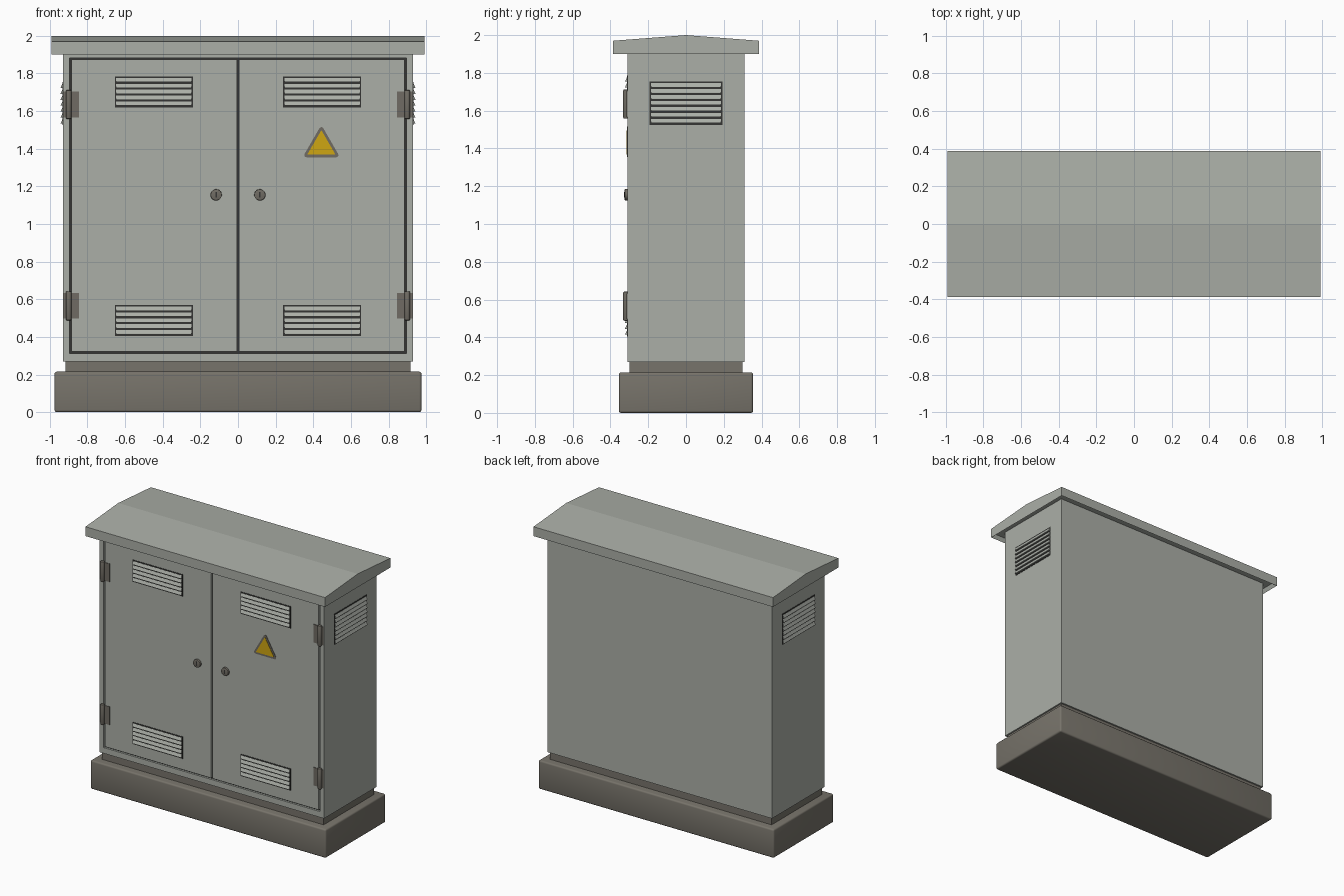
import bpy, bmesh, math
from mathutils import Matrix, Vector

if "Cube" in bpy.data.objects:
    bpy.data.objects.remove(bpy.data.objects["Cube"])


def mat(name, rgb):
    m = bpy.data.materials.new(name)
    m.diffuse_color = (*rgb, 1)
    m.use_nodes = True
    m.node_tree.nodes["Principled BSDF"].inputs["Base Color"].default_value = m.diffuse_color
    return m


GREY = mat("painted grey", (0.41, 0.43, 0.39))
STONE = mat("plinth brown grey", (0.185, 0.172, 0.145))
METAL = mat("hinge metal", (0.16, 0.148, 0.125))
DARK = mat("gap dark", (0.035, 0.035, 0.033))
YELLOW = mat("warning yellow", (0.62, 0.38, 0.006))


def finish(bm, name, material, smooth=False):
    bmesh.ops.recalc_face_normals(bm, faces=bm.faces)
    me = bpy.data.meshes.new(name)
    bm.to_mesh(me)
    bm.free()
    me.materials.append(material)
    ob = bpy.data.objects.new(name, me)
    bpy.context.collection.objects.link(ob)
    if smooth:
        bpy.context.view_layer.objects.active = ob
        ob.select_set(True)
        bpy.ops.object.shade_smooth_by_angle(angle=math.radians(35))
        ob.select_set(False)
    return ob


def add_box(bm, x, y, z):
    c = [(a + b) / 2 for a, b in (x, y, z)]
    s = [b - a for a, b in (x, y, z)]
    bmesh.ops.create_cube(bm, size=1, matrix=Matrix.Translation(c) @ Matrix.Diagonal((*s, 1)))


def box(name, x, y, z, material, bevel=0):
    bm = bmesh.new()
    add_box(bm, x, y, z)
    if bevel:
        bmesh.ops.bevel(bm, geom=bm.edges[:], offset=bevel, segments=3, profile=0.5, affect='EDGES')
    return finish(bm, name, material, bool(bevel))


def add_prism(bm, points, vec):
    """Closed outline of 3D points, extruded along vec."""
    f = bm.faces.new([bm.verts.new(p) for p in points])
    r = bmesh.ops.extrude_face_region(bm, geom=[f], use_keep_orig=True)
    bmesh.ops.translate(bm, vec=vec, verts=[v for v in r["geom"] if isinstance(v, bmesh.types.BMVert)])


def cylinder(name, loc, r1, r2, depth, axis, material, bevel=0):
    bm = bmesh.new()
    rot = Matrix.Rotation(math.pi / 2, 4, 'X') if axis == 'Y' else Matrix()
    bmesh.ops.create_cone(bm, cap_ends=True, segments=24, radius1=r1, radius2=r2, depth=depth,
                          matrix=Matrix.Translation(loc) @ rot)
    if bevel:
        caps = [e for e in bm.edges if any(len(f.verts) > 4 for f in e.link_faces)]
        bmesh.ops.bevel(bm, geom=caps, offset=bevel, segments=2, profile=0.5, affect='EDGES')
    return finish(bm, name, material, True)


# Plinth and recessed neck
box("plinth", (-0.975, 0.975), (-0.355, 0.355), (0, 0.215), STONE, 0.012)
box("plinth_neck", (-0.918, 0.918), (-0.298, 0.298), (0.21, 0.275), STONE)

# Cabinet body with a raised frame around the doors
FRONT, BACK = -0.31, -0.292
box("cabinet_body", (-0.93, 0.93), (BACK, 0.31), (0.27, 1.935), GREY)
bm = bmesh.new()
for s in (-1, 1):
    add_box(bm, sorted((s * 0.895, s * 0.93)), (FRONT, BACK), (0.27, 1.935))
add_box(bm, (-0.895, 0.895), (FRONT, BACK), (0.27, 0.313))
add_box(bm, (-0.895, 0.895), (FRONT, BACK), (1.883, 1.935))
finish(bm, "door_frame", GREY)
box("door_gap_backing", (-0.895, 0.895), (BACK - 0.003, BACK), (0.313, 1.883), DARK)

# Gabled roof with a hollow drip lip underneath
bm = bmesh.new()
add_prism(bm, [(-0.992, y, z) for y, z in
               ((-0.387, 1.9), (0.387, 1.9), (0.387, 1.97), (0, 2.0), (-0.387, 1.97))], (1.984, 0, 0))
bmesh.ops.recalc_face_normals(bm, faces=bm.faces)
under = [f for f in bm.faces if f.normal.z < -0.9]
bmesh.ops.inset_individual(bm, faces=under, thickness=0.02, depth=-0.03)
finish(bm, "roof", GREY)


def louvre(name, origin, right, out, width, height, count):
    """Dark plate with sloping slats; origin is the bottom centre."""
    o, r, n, up = Vector(origin), Vector(right), Vector(out), Vector((0, 0, 1))
    bm = bmesh.new()
    a = o - r * width / 2
    add_prism(bm, [a, a + r * width, a + r * width + up * height, a + up * height], n * 0.002)
    finish(bm, name + "_backing", DARK)
    bm = bmesh.new()
    gap = 0.009
    pitch = (height - gap) / count
    a = o - r * (width / 2 - 0.006)
    for i in range(count):
        b = a + up * (gap + i * pitch)
        h = pitch - gap
        add_prism(bm, [b, b + n * 0.012, b + n * 0.012 + up * 0.003, b + n * 0.003 + up * h, b + up * h],
                  r * (width - 0.012))
    finish(bm, name + "_slats", GREY)


# Doors, each with vents, lock and two hinges
for side, s in (("left", -1), ("right", 1)):
    box(side + "_door", sorted((s * 0.005, s * 0.885)), (FRONT, BACK), (0.323, 1.874), GREY)
    for level, z in (("lower", 0.405), ("upper", 1.62)):
        louvre(f"{side}_{level}_vent", (s * 0.447, FRONT, z), (1, 0, 0), (0, -1, 0), 0.414, 0.165, 5)
    louvre(side + "_side_vent", (s * 0.93, 0, 1.525), (0, 1, 0), (s, 0, 0), 0.385, 0.23, 7)

    cylinder(side + "_lock", (s * 0.116, -0.315, 1.155), 0.03, 0.03, 0.02, 'Y', METAL, 0.003)
    box(side + "_lock_slot", (s * 0.116 - 0.004, s * 0.116 + 0.004), (-0.327, -0.32),
        (1.14, 1.17), DARK)

    for level, z in (("lower", 0.565), ("upper", 1.635)):
        box(f"{side}_{level}_hinge_plate", sorted((s * 0.845, s * 0.927)), (-0.314, FRONT),
            (z - 0.068, z + 0.068), METAL)
        cylinder(f"{side}_{level}_hinge_barrel", (s * 0.9, -0.318, z), 0.015, 0.015, 0.155, 'Z',
                 METAL, 0.007)

# Warning triangle: dark border plate with a yellow face
for name, grow, depth, material in (("warning_border", 0.0, 0.003, METAL),
                                    ("warning_face", -0.014, 0.005, YELLOW)):
    cx, cz, R = 0.443, 1.412, 0.115 + 2 * grow
    pts = []
    corner = 0.012 if grow == 0 else 0.003
    for k in range(3):
        a = math.pi / 2 + k * 2 * math.pi / 3
        px, pz = cx + (R - 2 * corner) * math.cos(a), cz + (R - 2 * corner) * math.sin(a)
        for j in range(-2, 3):
            t = a + j * math.pi / 6
            pts.append((px + corner * math.cos(t), FRONT, pz + corner * math.sin(t)))
    bm = bmesh.new()
    add_prism(bm, pts, (0, -depth, 0))
    finish(bm, name, material)
